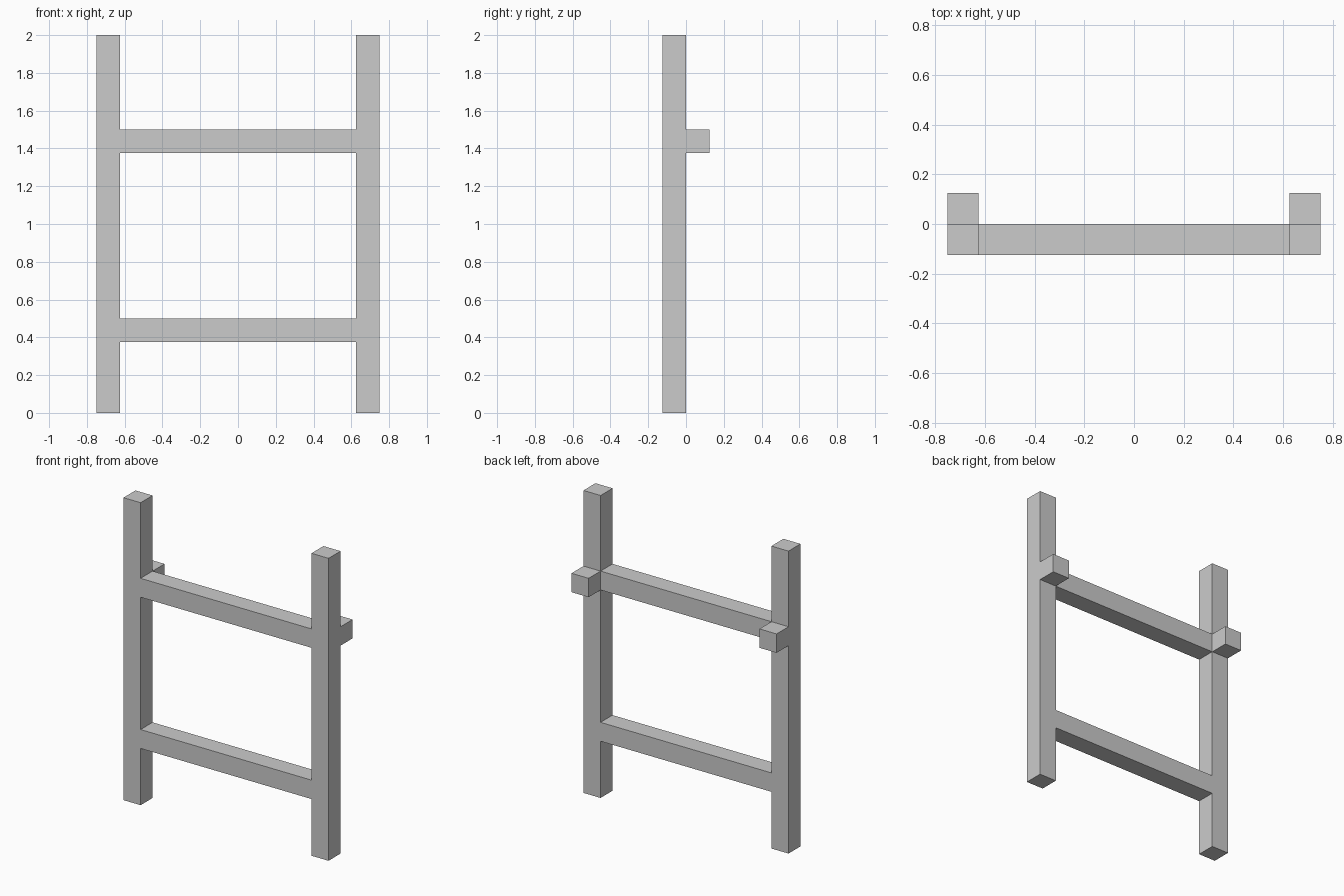
import bpy

if "Cube" in bpy.data.objects:
    bpy.data.objects.remove(bpy.data.objects["Cube"])

W = 0.125   # square timber thickness
HALF = 0.75  # half the overall width


def box(name, lo, hi):
    """Add a box spanning the two given corners."""
    centre = [(a + b) / 2 for a, b in zip(lo, hi)]
    bpy.ops.mesh.primitive_cube_add(size=1, location=centre)
    obj = bpy.context.object
    obj.name = name
    obj.scale = [b - a for a, b in zip(lo, hi)]
    bpy.ops.object.transform_apply(location=True, rotation=False, scale=True)
    return obj


def mirror_x(obj):
    """Repeat a part on the other side of x = 0."""
    # Origin sits at the world centre after applying the location
    obj.modifiers.new("mirror", 'MIRROR').use_axis[0] = True


# Upright posts
mirror_x(box("posts", (HALF - W, -W, 0), (HALF, 0, 2)))

# Pegs behind the posts, level with the upper rail
mirror_x(box("back_pegs", (HALF - W, 0, 1.5 - W), (HALF, W, 1.5)))

# Horizontal rails between the posts
for name, top in (("lower_rail", 0.5), ("upper_rail", 1.5)):
    box(name, (-HALF + W, -W, top - W), (HALF - W, 0, top))
